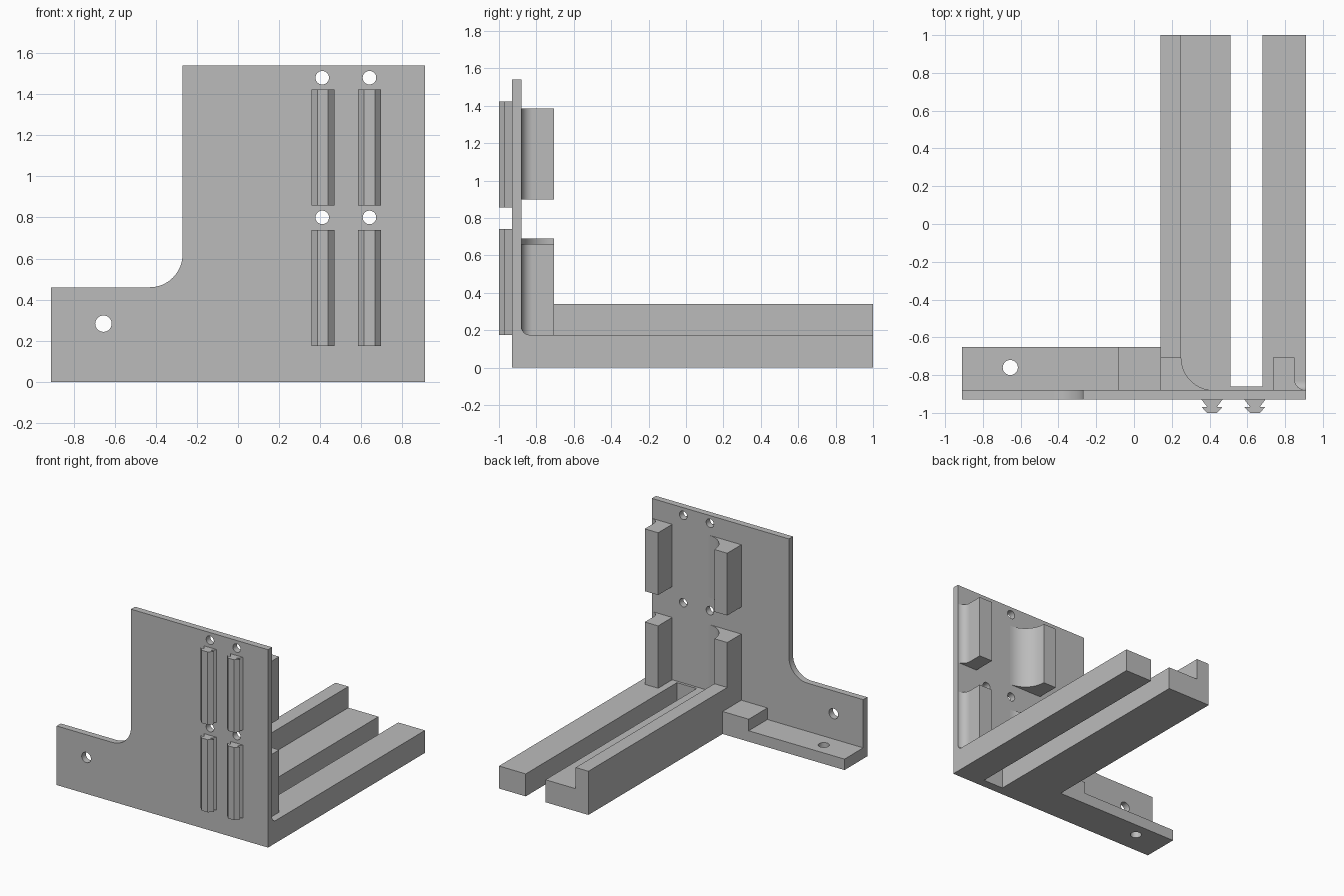
import bpy, bmesh
from math import pi, sin, cos
from mathutils import Vector

cube = bpy.data.objects.get("Cube")
if cube:
    bpy.data.objects.remove(cube, do_unlink=True)

GREY = (0.5, 0.5, 0.5, 1)
grey = bpy.data.materials.new("plain grey")
grey.use_nodes = True
grey.diffuse_color = GREY
grey.node_tree.nodes["Principled BSDF"].inputs["Base Color"].default_value = GREY


def prism(name, outline, axis, lo, hi):
    """Extrude a 2D outline along x, y or z between lo and hi."""
    place = {"x": lambda a, b, h: (h, a, b),
             "y": lambda a, b, h: (a, h, b),
             "z": lambda a, b, h: (a, b, h)}[axis]
    bm = bmesh.new()
    face = bm.faces.new([bm.verts.new(place(a, b, lo)) for a, b in outline])
    top = bmesh.ops.extrude_face_region(bm, geom=[face])["geom"]
    bmesh.ops.translate(bm, vec=Vector(place(0, 0, hi - lo)),
                        verts=[v for v in top if isinstance(v, bmesh.types.BMVert)])
    bmesh.ops.recalc_face_normals(bm, faces=bm.faces)
    mesh = bpy.data.meshes.new(name)
    bm.to_mesh(mesh)
    bm.free()
    mesh.materials.append(grey)
    obj = bpy.data.objects.new(name, mesh)
    bpy.context.collection.objects.link(obj)
    return obj


def box(name, x0, x1, y0, y1, z0, z1):
    return prism(name, [(x0, y0), (x1, y0), (x1, y1), (x0, y1)], "z", z0, z1)


def arc(cx, cy, r, start, end, steps=16):
    angles = [start + (end - start) * i / steps for i in range(steps + 1)]
    return [(cx + r * cos(a), cy + r * sin(a)) for a in angles]


def activate(obj):
    bpy.ops.object.select_all(action="DESELECT")
    obj.select_set(True)
    bpy.context.view_layer.objects.active = obj


def smooth(obj):
    activate(obj)
    bpy.ops.object.shade_smooth_by_angle(angle=pi / 6)


def drill(obj, a, b, r, axis, lo, hi):
    """Cut a round hole, then discard the cutter."""
    cutter = prism("hole_cutter", arc(a, b, r, 0, 2 * pi, 32)[:-1], axis, lo, hi)
    cutter.hide_render = True
    activate(obj)
    cut = obj.modifiers.new("hole", "BOOLEAN")
    cut.operation = "DIFFERENCE"
    cut.solver = "EXACT"
    cut.object = cutter
    bpy.ops.object.modifier_apply(modifier=cut.name)
    bpy.data.objects.remove(cutter, do_unlink=True)


FRONT, BACK = -0.93, -0.88      # faces of the upright plate
FLOOR = 0.175                   # top of the floor beams
EDGE = 0.91                     # half width

# Upright plate with a filleted step and holes
plate = prism("upright_plate",
              [(-EDGE, 0), (EDGE, 0), (EDGE, 1.54), (-0.27, 1.54)]
              + arc(-0.43, 0.62, 0.16, 0, -pi / 2) + [(-EDGE, 0.46)],
              "y", FRONT, BACK)
for x in (0.41, 0.64):
    for z in (0.8, 1.48):
        drill(plate, x, z, 0.033, "y", -1.1, -0.7)
drill(plate, -0.655, 0.283, 0.04, "y", -1.1, -0.7)
smooth(plate)

# Mounting foot and its raised step
foot = box("mounting_foot", -EDGE, 0.14, BACK, -0.65, 0, 0.085)
drill(foot, -0.655, -0.76, 0.04, "z", -0.1, 0.3)
smooth(foot)
box("foot_step", -0.085, 0.14, BACK, -0.65, 0, FLOOR)

# Floor beams, lip and joining strip
prism("lipped_beam", [(0.14, 0), (0.51, 0), (0.51, FLOOR), (0.25, FLOOR),
                      (0.25, 0.34), (0.14, 0.34)], "y", BACK, 1)
box("plain_beam", 0.68, EDGE, BACK, 1, 0, FLOOR)
box("beam_joiner", 0.51, 0.68, BACK, -0.86, 0, FLOOR)

# Upright guides, each flaring into the plate on its +x side
REACH = -0.707


def guide(name, x0, x1, r, z0, z1):
    outline = ([(x0, BACK), (x0, REACH), (x1, REACH)]
               + arc(x1 + r, BACK + r, r, pi, 1.5 * pi))
    smooth(prism(name, outline, "z", z0, z1))


guide("inner_guide_lower", 0.14, 0.25, 0.172, FLOOR, 0.69)
guide("inner_guide_upper", 0.14, 0.25, 0.172, 0.9, 1.385)
guide("outer_guide_lower", 0.735, 0.85, 0.06, FLOOR, 0.66)
guide("outer_guide_upper", 0.735, 0.85, 0.06, 0.9, 1.385)

# Small fillet between plate and outer beam
smooth(prism("corner_fillet", [(BACK, FLOOR)]
             + arc(BACK + 0.045, FLOOR + 0.045, 0.045, pi, 1.5 * pi, 10),
             "x", 0.85, EDGE))

# Front clip rails: two stacked tapers
half = [(0.055, FRONT), (0.026, -0.968), (0.056, -0.968), (0.026, -1)]
for side, x in (("right", 0.413), ("left", 0.64)):
    for level, z0, z1 in (("lower", FLOOR, 0.74), ("upper", 0.857, 1.423)):
        outline = [(x + w, y) for w, y in half] + [(x - w, y) for w, y in reversed(half)]
        prism(f"clip_rail_{side}_{level}", outline, "z", z0, z1)
